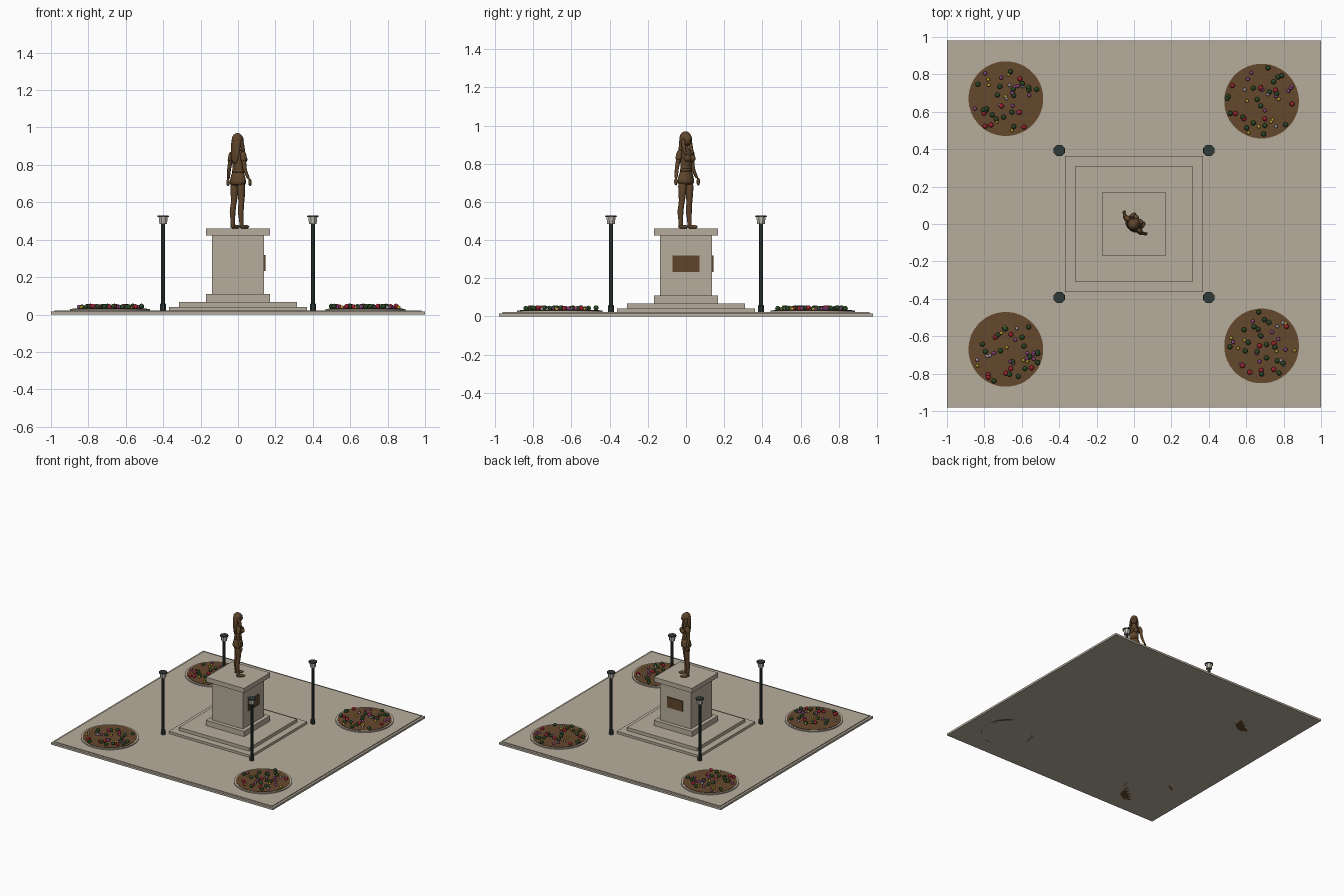
import bpy, bmesh, math, random
from mathutils import Matrix

if "Cube" in bpy.data.objects:
    bpy.data.objects.remove(bpy.data.objects["Cube"])

random.seed(7)


def material(name, r, g, b):
    m = bpy.data.materials.new(name)
    m.diffuse_color = (r, g, b, 1)
    m.use_nodes = True
    m.node_tree.nodes["Principled BSDF"].inputs["Base Color"].default_value = m.diffuse_color
    return m


STONE = material("pale stone", .47, .42, .335)
BRONZE = material("bronze", .115, .06, .024)
SOIL = material("soil", .13, .066, .027)
METAL = material("dark green metal", .03, .043, .038)
GLASS = material("lamp glass", .55, .51, .45)
GREEN = material("leaf green", .022, .06, .018)
RED = material("red petals", .33, .015, .03)
PURPLE = material("purple petals", .27, .06, .22)
YELLOW = material("yellow petals", .50, .36, .03)
LILAC = material("pale lilac petals", .40, .33, .40)


def finish(bm, name, mat, smooth=None):
    bmesh.ops.recalc_face_normals(bm, faces=bm.faces)
    me = bpy.data.meshes.new(name)
    bm.to_mesh(me)
    bm.free()
    me.materials.append(mat)
    ob = bpy.data.objects.new(name, me)
    bpy.context.collection.objects.link(ob)
    if smooth:
        bpy.ops.object.select_all(action='DESELECT')
        ob.select_set(True)
        bpy.context.view_layer.objects.active = ob
        bpy.ops.object.shade_smooth_by_angle(angle=math.radians(smooth))
    return ob


def box(name, hx, hy, z0, z1, mat, x=0, y=0):
    bm = bmesh.new()
    bmesh.ops.create_cube(bm, size=1, matrix=Matrix.Translation((x, y, (z0 + z1) / 2))
                          @ Matrix.Diagonal((2 * hx, 2 * hy, z1 - z0, 1)))
    return finish(bm, name, mat)


def turned(name, x, y, profile, mat, n):
    """Closed turned shape from (radius, z) pairs."""
    bm = bmesh.new()
    rings = [[bm.verts.new((x + r * math.cos(2 * math.pi * (i + .5) / n),
                            y + r * math.sin(2 * math.pi * (i + .5) / n), z))
              for i in range(n)] for r, z in profile]
    for a, b in zip(rings, rings[1:]):
        for i in range(n):
            j = (i + 1) % n
            bm.faces.new((a[i], a[j], b[j], b[i]))
    bm.faces.new(rings[0])
    bm.faces.new(rings[-1])
    return finish(bm, name, mat, 40)


# Plaza slab and stepped pedestal
box("plaza_slab", 1, .98, 0, .016, STONE)
box("plaza_paving", .982, .962, .008, .022, STONE)
for name, hx, z0, z1 in (("lower_step", .37, .015, .041), ("upper_step", .315, .04, .067),
                         ("pedestal_foot", .172, .065, .11), ("pedestal_shaft", .14, .11, .425),
                         ("pedestal_cap", .172, .423, .46)):
    box(name, hx, hx * .98, z0, z1, STONE)

# Plaques on the two faces the statue looks over
box("plaque_right", .004, .07, .233, .318, BRONZE, x=.143)
box("plaque_back", .07, .004, .233, .318, BRONZE, y=.140)

# Lamp posts
for sx in (-1, 1):
    for sy in (-1, 1):
        x, y = .4 * sx, .393 * sy
        turned("lamp_post", x, y, [(.017, .015), (.017, .055), (.0115, .06), (.0115, .486)], METAL, 8)
        turned("lamp_lantern", x, y, [(.022, .484), (.026, .522)], GLASS, 8)
        turned("lamp_cap", x, y, [(.033, .521), (.032, .529)], METAL, 8)

# Flower beds: stone rim, soil disc, scattered foliage and blossoms
KINDS = (("foliage", GREEN, 18, .0135), ("red_blossoms", RED, 7, .0135),
         ("purple_blossoms", PURPLE, 9, .0105), ("yellow_blossoms", YELLOW, 7, .0095),
         ("lilac_blossoms", LILAC, 4, .0095))
for x, y in ((-.685, .67), (-.685, -.67), (.682, .657), (.682, -.652)):
    turned("bed_rim", x, y, [(.215, .01), (.215, .03)], STONE, 40)
    turned("bed_soil", x, y, [(.2, 0), (.2, .033)], SOIL, 40)
    for name, mat, count, r in KINDS:
        bm = bmesh.new()
        for _ in range(count):
            a, d = random.uniform(0, 2 * math.pi), .185 * math.sqrt(random.random())
            z = .033 + r * random.uniform(.5, .9)
            bmesh.ops.create_icosphere(bm, subdivisions=2, radius=r, matrix=Matrix.Translation(
                (x + d * math.cos(a), y + d * math.sin(a), z)))
        finish(bm, name, mat, 60)

# Statue: local front is -y, then turned to face the back right corner
TURN = Matrix.Rotation(math.radians(135), 4, 'Z')


def body(name, rings, mirror=False, pleat=0, n=14):
    """Loft of horizontal ellipses (x, y, z, rx, ry); z is above the pedestal."""
    for s in ((1, -1) if mirror else (1,)):
        bm = bmesh.new()
        loops = []
        for k, (x, y, z, rx, ry) in enumerate(rings):
            p = pleat * k / len(rings)
            loops.append([])
            for i in range(n):
                a = 2 * math.pi * i / n
                w = 1 + p * (-1) ** i
                loops[-1].append(bm.verts.new((s * x + rx * w * math.cos(a),
                                               y + ry * w * math.sin(a), z + .46)))
        for a, b in zip(loops, loops[1:]):
            for i in range(n):
                j = (i + 1) % n
                bm.faces.new((a[i], a[j], b[j], b[i]))
        bm.faces.new(loops[0])
        bm.faces.new(loops[-1])
        bm.transform(TURN)
        ob = finish(bm, name, BRONZE, 60)
        sub = ob.modifiers.new("smooth", 'SUBSURF')
        sub.levels = sub.render_levels = 1


def blob(name, c, size, mirror=False):
    for s in ((1, -1) if mirror else (1,)):
        bm = bmesh.new()
        bmesh.ops.create_uvsphere(bm, u_segments=16, v_segments=10, radius=1,
                                  matrix=TURN @ Matrix.Translation((s * c[0], c[1], c[2] + .46))
                                  @ Matrix.Diagonal((*size, 1)))
        finish(bm, name, BRONZE, 60)


# Legs and feet, standing slightly apart
body("leg", [(.033, .006, 0, .012, .013), (.033, .006, .02, .0105, .012), (.032, .008, .055, .012, .013),
             (.031, .011, .09, .0165, .018), (.029, .006, .125, .014, .016), (.028, .002, .145, .0155, .017),
             (.026, .001, .19, .020, .022), (.025, .002, .255, .024, .027)], mirror=True)
blob("foot", (.035, -.014, .009), (.014, .034, .011), True)
# Tunic skirt and torso
body("skirt", [(0, 0, .31, .032, .026), (0, 0, .285, .041, .032),
               (0, .001, .255, .049, .038), (0, .001, .228, .053, .043)], pleat=.09, n=28)
body("belt", [(0, 0, .298, .037, .030), (0, 0, .302, .037, .031), (0, 0, .312, .035, .029), (0, 0, .316, .034, .028)])
body("torso", [(0, 0, .285, .040, .031), (0, 0, .32, .031, .025), (0, -.001, .35, .036, .029),
               (0, -.001, .38, .041, .031), (0, .002, .402, .043, .025), (0, .004, .414, .031, .02),
               (0, .004, .425, .014, .015), (0, .002, .45, .013, .014)])
blob("bust", (.017, -.028, .368), (.018, .019, .018), True)
# Arms, sleeves and hands
body("arm", [(.044, .003, .405, .012, .013), (.047, .005, .385, .013, .015), (.055, .008, .335, .0105, .012),
             (.061, .008, .31, .010, .011), (.070, .002, .285, .0095, .0105), (.079, -.005, .26, .007, .008)],
     mirror=True)
body("sleeve", [(.041, .003, .412, .010, .012), (.045, .004, .398, .016, .017),
                (.049, .006, .368, .0165, .018), (.050, .006, .36, .0155, .017)], mirror=True)
blob("hand", (.083, -.008, .246), (.007, .011, .02), True)
# Head, nose and long hair
blob("head", (0, -.007, .469), (.024, .028, .035))
blob("nose", (0, -.034, .463), (.004, .005, .007))
blob("hair_crown", (0, .004, .474), (.03, .032, .036))
body("hair_fall", [(0, .012, .485, .027, .022), (0, .016, .455, .031, .021), (0, .019, .425, .032, .018),
                   (0, .022, .395, .030, .014), (0, .025, .365, .022, .010), (0, .025, .345, .011, .006)])
body("hair_lock", [(.024, -.002, .475, .007, .014), (.027, -.006, .44, .008, .014),
                   (.027, -.014, .41, .009, .011), (.025, -.024, .385, .006, .007)], mirror=True)
